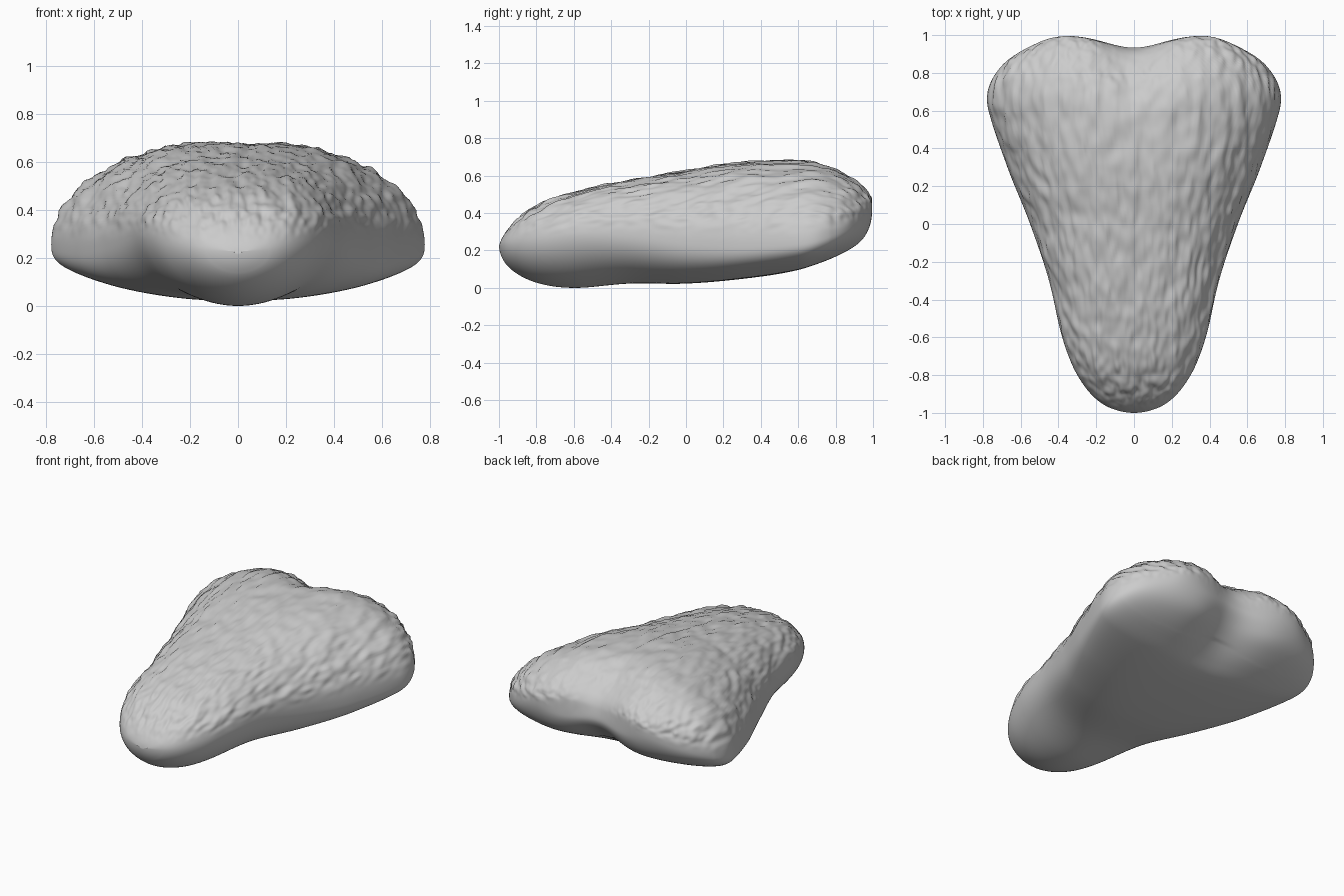
import bpy, bmesh, math
from mathutils import Vector, noise

cube = bpy.data.objects.get("Cube")
if cube:
    bpy.data.objects.remove(cube, do_unlink=True)

# Stations along the body: y, half width, top, widest height, bottom
STATIONS = [
    (-1, 0, .23, .23, .23),
    (-.95, .17, .335, .235, .115),
    (-.8, .30, .46, .26, .03),
    (-.6, .38, .53, .29, .002),
    (-.3, .45, .595, .29, .025),
    (0, .55, .645, .26, .025),
    (.3, .67, .69, .24, .05),
    (.6, .77, .70, .25, .095),
    (.72, .77, .69, .27, .13),
    (.85, .69, .65, .32, .18),
    (.95, .53, .59, .38, .24),
    (.99, .42, .54, .42, .31),
    (1, .31, .49, .43, .37),
]
ANGLES = [math.acos(-s[0]) for s in STATIONS]
RINGS, SIDES = 200, 240


def slope(i, c):
    a, b = max(i - 1, 0), min(i + 1, len(STATIONS) - 1)
    return (STATIONS[b][c] - STATIONS[a][c]) / (ANGLES[b] - ANGLES[a])


def sample(angle, c):
    """Smooth interpolation of one station column."""
    i = 0
    while i < len(ANGLES) - 2 and angle > ANGLES[i + 1]:
        i += 1
    d = ANGLES[i + 1] - ANGLES[i]
    t = (angle - ANGLES[i]) / d
    h = t * t * (3 - 2 * t)
    return (STATIONS[i][c] * (1 - h) + STATIONS[i + 1][c] * h
            + d * t * (1 - t) * ((1 - t) * slope(i, c) - t * slope(i + 1, c)))


def ramp(a, b, v):
    t = min(max((v - a) / (b - a), 0), 1)
    return t * t * (3 - 2 * t)


def body_point(angle, turn):
    """Domed section, keeled at the nose, hollow between the rear lobes."""
    y = -math.cos(angle)
    w, top, mid, low = (sample(angle, c) for c in range(1, 5))
    cs, sn = math.cos(turn), math.sin(turn)
    keel = 1.9 + 1.1 * ramp(-.6, .3, y) - .5 * ramp(.6, .95, y)
    power = 2 / 2.05 if sn >= 0 else 2 / keel
    x = math.copysign(abs(cs) ** power, cs) * w
    rise = abs(sn) ** power
    z = mid + ((top - mid) if sn >= 0 else (low - mid)) * rise
    hollow = math.exp(-(x / .2) ** 2)
    recess = .065 + .05 * ramp(.4, .7, z) + .04 * ramp(.35, .2, z)
    y -= hollow * ramp(.45, 1, y) * recess
    if sn > 0:
        z -= hollow * rise * (.02 + .03 * ramp(.45, 1, y))
    else:
        z += hollow * rise * .03 * ramp(.55, .9, y)
    return Vector((x, y, z))


# Loft the body
bm = bmesh.new()
loops = []
for i in range(1, RINGS + 1):
    angle = math.pi * i / RINGS
    loops.append([bm.verts.new(body_point(angle, math.tau * j / SIDES))
                  for j in range(SIDES)])
for a, b in zip(loops, loops[1:]):
    for j in range(SIDES):
        k = (j + 1) % SIDES
        bm.faces.new((a[j], a[k], b[k], b[j]))

# Close both ends with strips from upper to lower rim
for loop in (loops[0], loops[-1]):
    bm.faces.new((loop[0], loop[1], loop[-1]))
    for j in range(1, SIDES // 2 - 1):
        bm.faces.new((loop[j], loop[j + 1], loop[-j - 1], loop[-j]))
    j = SIDES // 2
    bm.faces.new((loop[j - 1], loop[j], loop[j + 1]))

# Round off the rear rim and the nose tip
ends = [v for v in bm.verts if v.co.y > .78 or v.co.y < -.97]
for _ in range(14):
    bmesh.ops.smooth_vert(bm, verts=ends, factor=.5,
                          use_axis_x=True, use_axis_y=True, use_axis_z=True)
bmesh.ops.recalc_face_normals(bm, faces=bm.faces)
bm.normal_update()

# Grooved bark-like upper surface, smooth sides and underside
moves = []
for v in bm.verts:
    p, n = v.co, v.normal
    rough = ramp(.25, .4, p.z) * ramp(-.05, .4, n.z)
    rough *= 1 - ramp(.75, .92, p.y) * math.exp(-(p.x / .25) ** 2)
    grain = Vector((p.x * 16, p.y * 4.5, p.z * 13))
    bumps = noise.noise(grain) * .011 + noise.noise(grain * 2.2) * .011
    moves.append(n * bumps * rough)
for v, move in zip(bm.verts, moves):
    v.co += move

# Rest on the ground
floor = min(v.co.z for v in bm.verts)
bmesh.ops.translate(bm, verts=bm.verts, vec=(0, 0, -floor))

mesh = bpy.data.meshes.new("stone_body")
bm.to_mesh(mesh)
bm.free()
body = bpy.data.objects.new("stone_body", mesh)
bpy.context.collection.objects.link(body)

grey = bpy.data.materials.new("light_grey")
grey.use_nodes = True
colour = (.6, .6, .6, 1)
grey.diffuse_color = colour
grey.node_tree.nodes["Principled BSDF"].inputs["Base Color"].default_value = colour
mesh.materials.append(grey)
for face in mesh.polygons:
    face.use_smooth = True
